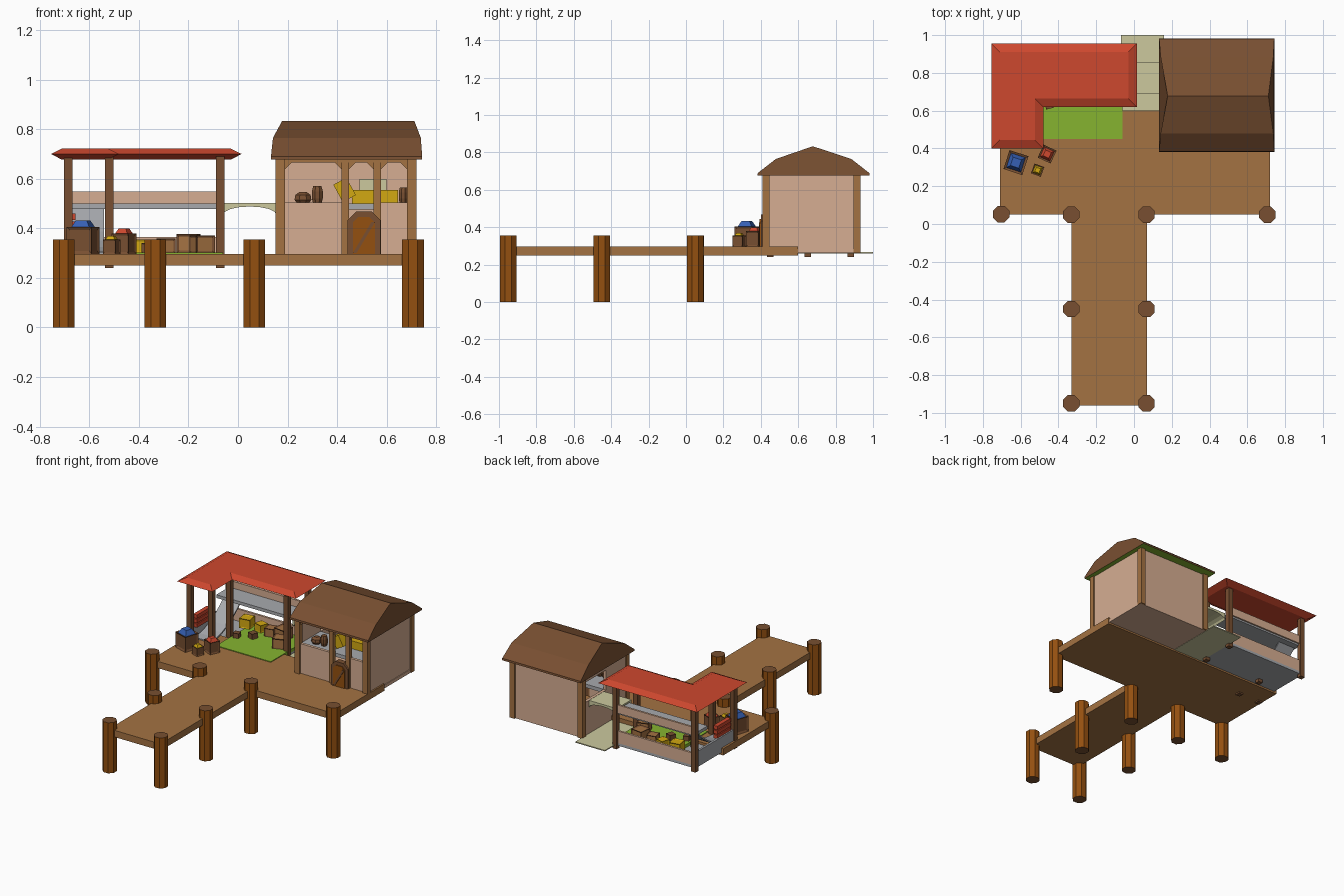
import bpy, bmesh, math
from mathutils import Matrix, Vector

if "Cube" in bpy.data.objects:
    bpy.data.objects.remove(bpy.data.objects["Cube"])


def material(name, r, g, b):
    m = bpy.data.materials.new(name)
    lin = [((c / 255 + 0.055) / 1.055) ** 2.4 for c in (r, g, b)]
    m.diffuse_color = (*lin, 1)
    m.use_nodes = True
    m.node_tree.nodes["Principled BSDF"].inputs["Base Color"].default_value = m.diffuse_color
    return m


TAN = material("plank tan", 164, 114, 66)
ORANGE = material("pile orange brown", 148, 80, 16)
BROWN = material("dark brown", 120, 79, 49)
PINK = material("plaster pink", 214, 174, 146)
RED = material("roof red", 206, 72, 46)
GREEN = material("carpet green", 134, 180, 48)
GREY = material("counter grey", 168, 170, 174)
OLIVE = material("stone olive", 204, 201, 158)
YELLOW = material("goods yellow", 210, 168, 18)
BLUE = material("goods blue", 54, 96, 180)


def finish(name, bm, mats, rule=None):
    bmesh.ops.recalc_face_normals(bm, faces=bm.faces)
    if rule:
        for f in bm.faces:
            f.normal_update()
            f.material_index = rule(f)
    me = bpy.data.meshes.new(name)
    bm.to_mesh(me)
    bm.free()
    for m in mats:
        me.materials.append(m)
    ob = bpy.data.objects.new(name, me)
    bpy.context.collection.objects.link(ob)
    return ob


def loft(name, rings, mats, rule=None):
    """Skin equal-length rings of points and cap both ends."""
    bm = bmesh.new()
    vs = [[bm.verts.new(p) for p in ring] for ring in rings]
    n = len(vs[0])
    for a, b in zip(vs, vs[1:]):
        for i in range(n):
            bm.faces.new((a[i], a[(i + 1) % n], b[(i + 1) % n], b[i]))
    bm.faces.new(vs[0])
    bm.faces.new(vs[-1])
    return finish(name, bm, mats, rule)


def box(name, x0, x1, y0, y1, z0, z1, mat):
    ring = [(x0, y0), (x1, y0), (x1, y1), (x0, y1)]
    return loft(name, [[(x, y, z) for x, y in ring] for z in (z0, z1)], [mat])


def lathe(name, x, y, profile, mats, n=8, rule=None):
    rings = [[(x + r * math.cos((i + .5) * math.tau / n), y + r * math.sin((i + .5) * math.tau / n), z)
              for i in range(n)] for r, z in profile]
    return loft(name, rings, mats, rule)


def crate(name, x, y, z, w, h, angle, frame, panel, goods=None):
    bm = bmesh.new()
    bmesh.ops.create_cube(bm, size=1, matrix=Matrix.Diagonal((w, w, h, 1)))
    sides = list(bm.faces)
    bmesh.ops.inset_individual(bm, faces=sides, thickness=w * .16, depth=-w * .06)
    inner = set(sides)
    marks = {f.index: 0 for f in bm.faces}
    bm.faces.index_update()
    marks = {f.index: int(f in inner) for f in bm.faces}
    place = Matrix.Translation((x, y, z + h / 2)) @ Matrix.Rotation(math.radians(angle), 4, 'Z')
    bmesh.ops.transform(bm, matrix=place, verts=bm.verts)
    finish(name, bm, [frame, panel], lambda f: marks[f.index])
    if goods:  # heaped goods on top
        rings = [[place @ Vector((sx * r, sy * r, k)) for sx, sy in ((-1, -1), (1, -1), (1, 1), (-1, 1))]
                 for r, k in ((w * .4, h * .4), (w * .36, h * .5), (w * .22, h * .5 + w * .26))]
        loft(name + "_goods", rings, [goods])


# T-shaped dock deck
tee = [(-.71, .05), (-.33, .05), (-.33, -.96), (.07, -.96), (.07, .05), (.72, .05), (.72, .6), (-.71, .6)]
loft("dock_deck", [[(x, y, z) for x, y in tee] for z in (.25, .297)], [TAN])

# Octagonal piles
for i, (x, y) in enumerate([(-.703, .052), (.706, .05)] +
                           [(x, y) for x in (-.333, .066) for y in (.05, -.45, -.95)]):
    lathe(f"pile_{i}", x, y, [(.047, 0), (.047, .355)], [ORANGE, BROWN],
          rule=lambda f: int(abs(f.normal.z) > .5))

# House walls, floor and counter
box("house_floor", .16, .715, .42, .92, .262, .285, PINK)
box("house_back_wall", .17, .705, .90, .92, .265, .68, PINK)
box("house_right_wall", .69, .71, .42, .92, .265, .68, PINK)
box("house_left_wall_low", .16, .18, .42, .92, .265, .50, PINK)
box("house_left_wall_front", .16, .18, .42, .66, .50, .68, PINK)
box("house_left_lintel", .16, .18, .66, .92, .64, .68, PINK)
box("house_front_wall_left", .19, .44, .425, .445, .265, .505, PINK)
box("house_front_wall_right", .575, .70, .425, .445, .265, .505, PINK)
box("house_counter", .18, .69, .445, .66, .475, .500, GREY)
for x in (.171, .701):
    for y in (.428, .914):
        box("house_corner_post", x - .019, x + .019, y - .018, y + .018, .262, .68, TAN)
for x in (.432, .562):
    box("house_front_post", x - .015, x + .015, .415, .445, .29, .68, TAN)
box("house_front_beam", .16, .71, .42, .445, .665, .685, TAN)
for x, s in ((.19, 1), (.417, -1), (.447, 1), (.547, -1), (.577, 1), (.682, -1)):
    tri = [(x, .668), (x + s * .03, .668), (x, .638)]
    loft("house_brace", [[(a, y, b) for a, b in tri] for y in (.425, .443)], [TAN])

# Arched door with frame and cross bar
def door_shape(w, top, c):
    return [(.508 - w, .295), (.508 + w, .295), (.508 + w, top - c), (.508 + w - c, top),
            (.508 - w + c, top), (.508 - w, top - c)]


for name, w, top, c, y, mat in (("door_frame", .066, .468, .035, .400, BROWN),
                                ("door_leaf", .045, .445, .022, .394, ORANGE)):
    loft(name, [[(x, yy, z) for x, z in door_shape(w, top, c)] for yy in (y, .44)], [mat])
brace = [(.463, .300), (.478, .300), (.553, .425), (.538, .425)]
loft("door_cross_bar", [[(x, y, z) for x, z in brace] for y in (.389, .396)], [BROWN])

# House roof with bent slopes, green underside
half = [(.382, .677, .0), (.384, .69, .0), (.48, .765, .008), (.678, .833, .045)]
prof = half + [(1.364 - y, z, d) for y, z, d in reversed(half[:-1])]
loft("house_roof", [[(.133 + d, y, z) for y, z, d in prof], [(.743 - d * .7, y, z) for y, z, d in prof]],
     [BROWN, GREEN], lambda f: int(f.normal.z < -.7))

# Goods in the house window
def barrel(x, y, z, r, h):
    lathe("barrel", x, y, [(r * .75, z), (r, z + h * .3), (r, z + h * .7), (r * .75, z + h)], [BROWN])


barrel(.32, .50, .50, .024, .07)
barrel(.667, .50, .50, .02, .065)
lathe("bread_loaf", .262, .50, [(.025, .50), (.037, .515), (.033, .535), (.015, .547)], [BROWN])
box("yellow_chest", .46, .645, .56, .64, .50, .555, YELLOW)
box("window_box", .49, .60, .70, .78, .49, .60, OLIVE)
tilt = box("tilted_yellow_box", -.03, .03, -.03, .03, -.04, .04, YELLOW)
tilt.matrix_world = Matrix.Translation((.43, .52, .555)) @ Matrix.Rotation(-.5, 4, 'Y')

# Path and arched bridge between house and stall
box("stone_path", -.07, .16, .6, 1.0, .260, .267, OLIVE)
arch = [(-.06, .503), (.155, .503)] + [(.0475 + .1075 * math.cos(t * math.pi / 8),
                                        .455 + .033 * math.sin(t * math.pi / 8)) for t in range(9)]
loft("arched_bridge", [[(x, y, z) for x, z in arch] for y in (.69, .855)], [OLIVE])

# Stall roof, L-shaped with bevelled rim
def ell(d, z):
    return [(-.755 + d, .4 + d, z), (-.48 - d, .4 + d, z), (-.48 - d, .62 + d, z),
            (.015 - d, .62 + d, z), (.015 - d, .955 - d, z), (-.755 + d, .955 - d, z)]


loft("stall_roof", [ell(.045, .677), ell(0, .70), ell(.045, .722)], [RED])

# Stall posts, floor, low walls and shelf
for x, y in ((-.685, .45), (-.52, .45), (-.52, .65), (-.072, .65), (-.072, .88), (-.685, .88)):
    box("stall_post", x - .017, x + .017, y - .017, y + .017, .24, .69, BROWN)
box("stall_floor", -.69, -.06, .595, .885, .262, .28, GREY)
box("stall_carpet", -.485, -.06, .45, .865, .28, .302, GREEN)
box("stall_back_low_wall", -.68, -.075, .87, .885, .265, .365, PINK)
box("stall_left_low_wall", -.695, -.68, .45, .88, .265, .375, GREY)
box("stall_shelf", -.68, -.07, .73, .875, .478, .50, GREY)
box("stall_shelf_fascia", -.68, -.07, .872, .886, .49, .548, PINK)

# Curved grey sheet in the left wing
curve = [(.47 + .36 * t / 6, .305 + .185 * (t / 6) ** 2) for t in range(7)]
sheet = curve + [(y, z - .012) for y, z in reversed(curve)]
loft("curved_sheet", [[(x, y, z) for y, z in sheet] for x in (-.67, -.54)], [GREY])

# Red slatted panel at the side
for i in range(3):
    z = .37 + i * .032
    box("red_slat", -.685, -.655, .48, .63, z, z + .025, RED)

# Crates on the dock and in the stall
crate("blue_crate", -.625, .325, .297, .105, .108, -18, BROWN, BROWN, BLUE)
crate("yellow_crate", -.51, .285, .297, .055, .058, -20, BROWN, BROWN, YELLOW)
crate("red_crate", -.46, .37, .297, .075, .082, -25, BROWN, BROWN, RED)
for i, (x, y, w, a, m) in enumerate([(-.49, .80, .075, 10, YELLOW), (-.38, .80, .06, -15, YELLOW),
                                     (-.29, .78, .065, 12, TAN), (-.20, .79, .085, -8, TAN),
                                     (-.145, .67, .08, 20, TAN), (-.45, .63, .04, 15, BROWN),
                                     (-.36, .68, .045, -20, BROWN)]):
    crate(f"stall_crate_{i}", x, y, .30, w, w * .9, a, BROWN if m == TAN else m, m)
